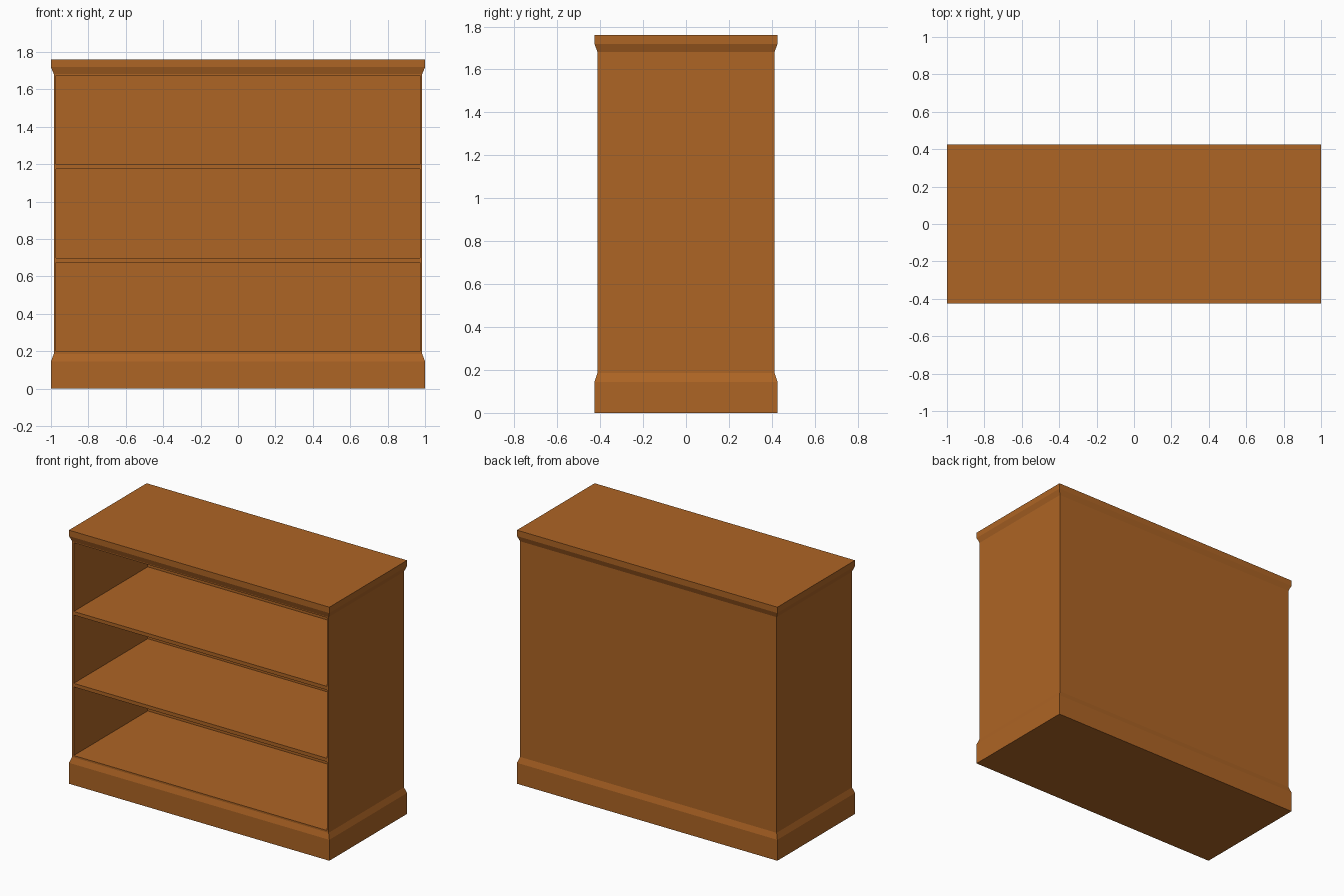
import bpy, bmesh
from mathutils import Vector

if "Cube" in bpy.data.objects:
    bpy.data.objects.remove(bpy.data.objects["Cube"])

wood = bpy.data.materials.new("warm brown wood")
wood.diffuse_color = (0.42, 0.128, 0.018, 1)
wood.use_nodes = True
wood.node_tree.nodes["Principled BSDF"].inputs["Base Color"].default_value = wood.diffuse_color

OUTER = (1.0, 0.426)      # half sizes of plinth and top board
BODY = (0.985, 0.413)     # half sizes of the carcass
OPEN_X = 0.972            # half width of shelf openings
BACK_Y = 0.398            # inner face of the back panel
OPENINGS = [(0.198, 0.674), (0.699, 1.173), (1.198, 1.675)]


def loft(sections, bottom=False, top=False):
    """Stack rectangular rings (half x, half y, z) with optional end caps."""
    bm = bmesh.new()
    rings = [[bm.verts.new((sx * hx, sy * hy, z))
              for sx, sy in ((-1, -1), (1, -1), (1, 1), (-1, 1))]
             for (hx, hy), z in sections]
    for a, b in zip(rings, rings[1:]):
        for i in range(4):
            j = (i + 1) % 4
            bm.faces.new((a[i], a[j], b[j], b[i]))
    if bottom:
        bm.faces.new(rings[0][::-1])
    if top:
        bm.faces.new(rings[-1])
    bm.normal_update()
    return bm


def finish(bm, name):
    me = bpy.data.meshes.new(name)
    bm.to_mesh(me)
    bm.free()
    me.materials.append(wood)
    bpy.context.collection.objects.link(bpy.data.objects.new(name, me))


# plinth and top board, each with a sloped moulding towards the carcass
finish(loft([(OUTER, 0), (OUTER, 0.145), (BODY, 0.185)], bottom=True), "plinth")
finish(loft([(BODY, 1.682), (OUTER, 1.719), (OUTER, 1.76)], top=True), "top_board")

# carcass: slice the front face into a grid, then push the openings inward
bm = loft([(BODY, 0.185), (BODY, 1.682)])
cuts = [((x, 0, 0), (1, 0, 0)) for x in (-OPEN_X, OPEN_X)]
cuts += [((0, 0, z), (0, 0, 1)) for pair in OPENINGS for z in pair]
for co, no in cuts:
    bmesh.ops.bisect_plane(bm, geom=bm.verts[:] + bm.edges[:] + bm.faces[:],
                           plane_co=co, plane_no=no)
bm.normal_update()


def is_opening(f):
    c = f.calc_center_median()
    return (f.normal.y < -0.9 and abs(c.x) < OPEN_X
            and any(lo < c.z < hi for lo, hi in OPENINGS))


pushed = bmesh.ops.extrude_discrete_faces(bm, faces=[f for f in bm.faces if is_opening(f)])
for f in pushed["faces"]:
    bmesh.ops.translate(bm, verts=f.verts[:], vec=Vector((0, BACK_Y + BODY[1], 0)))
bm.normal_update()
finish(bm, "carcass_with_shelves")
